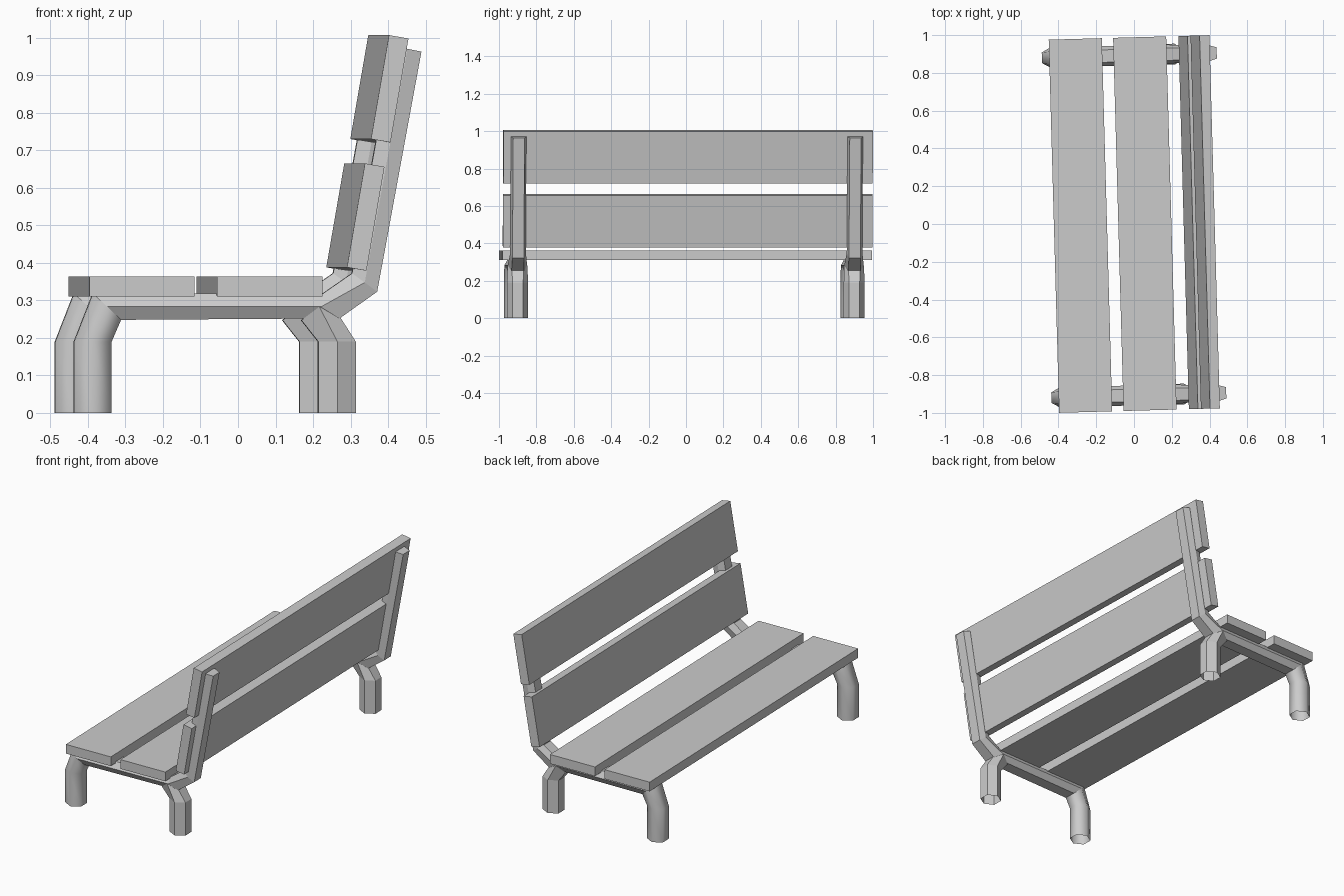
import bpy, bmesh
from math import radians

if "Cube" in bpy.data.objects:
    bpy.data.objects.remove(bpy.data.objects["Cube"])

TURN = radians(1.6)      # the whole bench sits slightly turned
HALF = 0.988             # half length of the planks
FRAMES = {"left": 0.893, "right": -0.907}


def finish(bm, name, smooth=False):
    bmesh.ops.recalc_face_normals(bm, faces=bm.faces)
    for f in bm.faces:
        f.smooth = smooth
    me = bpy.data.meshes.new(name)
    bm.to_mesh(me)
    bm.free()
    ob = bpy.data.objects.new(name, me)
    ob.rotation_euler.z = TURN
    bpy.context.collection.objects.link(ob)
    return ob


def plank(name, x, z, along, across):
    """Box from a corner in the xz plane and two edge vectors."""
    bm = bmesh.new()
    pts = [(x, z), (x + along[0], z + along[1]),
           (x + along[0] + across[0], z + along[1] + across[1]),
           (x + across[0], z + across[1])]
    face = bm.faces.new([bm.verts.new((px, -HALF, pz)) for px, pz in pts])
    ext = bmesh.ops.extrude_face_region(bm, geom=[face], use_keep_orig=True)
    verts = [v for v in ext["geom"] if isinstance(v, bmesh.types.BMVert)]
    bmesh.ops.translate(bm, verts=verts, vec=(0, 2 * HALF, 0))
    finish(bm, name)


def tube(name, y, rings, smooth=False, cap_end=False):
    """Six-sided tube; ring = (side a, side b, half width, half flat, [mid])."""
    bm = bmesh.new()
    loops = []
    for a, b, w, f, *mid in rings:
        m = mid[0] if mid else ((a[0] + b[0]) / 2, (a[1] + b[1]) / 2)
        section = [(a, -f), (a, f), (m, w), (b, f), (b, -f), (m, -w)]
        loops.append([bm.verts.new((p[0], y + dy, p[1])) for p, dy in section])
    for r0, r1 in zip(loops, loops[1:]):
        for i in range(6):
            j = (i + 1) % 6
            bm.faces.new((r0[i], r0[j], r1[j], r1[i]))
    if cap_end:
        bm.faces.new(loops[-1])
    finish(bm, name, smooth)


# seat planks
plank("seat_plank_front", -0.424, 0.31, (0.281, 0), (0, 0.053))
plank("seat_plank_rear", -0.083, 0.31, (0.281, 0), (0, 0.053))

# leaning backrest planks
plank("back_plank_lower", 0.263, 0.388, (0.048, 0.277), (0.052, -0.009))
plank("back_plank_upper", 0.327, 0.73, (0.048, 0.277), (0.052, -0.009))

# side frames
corner = ((-0.413, 0.318), (-0.338, 0.248), 0.054, 0.033)
for side, y in FRAMES.items():
    # rounded front leg, open at the floor
    tube("front_leg_" + side, y, [
        ((-0.463, 0), (-0.363, 0), 0.056, 0.028),
        ((-0.463, 0.19), (-0.363, 0.19), 0.056, 0.028),
        corner], smooth=True)
    # seat rail rising into the backrest post
    tube("rail_and_post_" + side, y, [
        corner,
        ((0.200, 0.318), (0.245, 0.252), 0.052, 0.033, (0.195, 0.283)),
        ((0.278, 0.372), (0.345, 0.323), 0.042, 0.031),
        ((0.388, 0.978), (0.463, 0.963), 0.041, 0.030)], cap_end=True)
    # back leg leaning into the rail
    tube("back_leg_" + side, y, [
        ((0.188, 0), (0.288, 0), 0.056, 0.028),
        ((0.188, 0.19), (0.288, 0.19), 0.056, 0.028),
        ((0.143, 0.247), (0.247, 0.254), 0.053, 0.031, (0.19, 0.283))])
